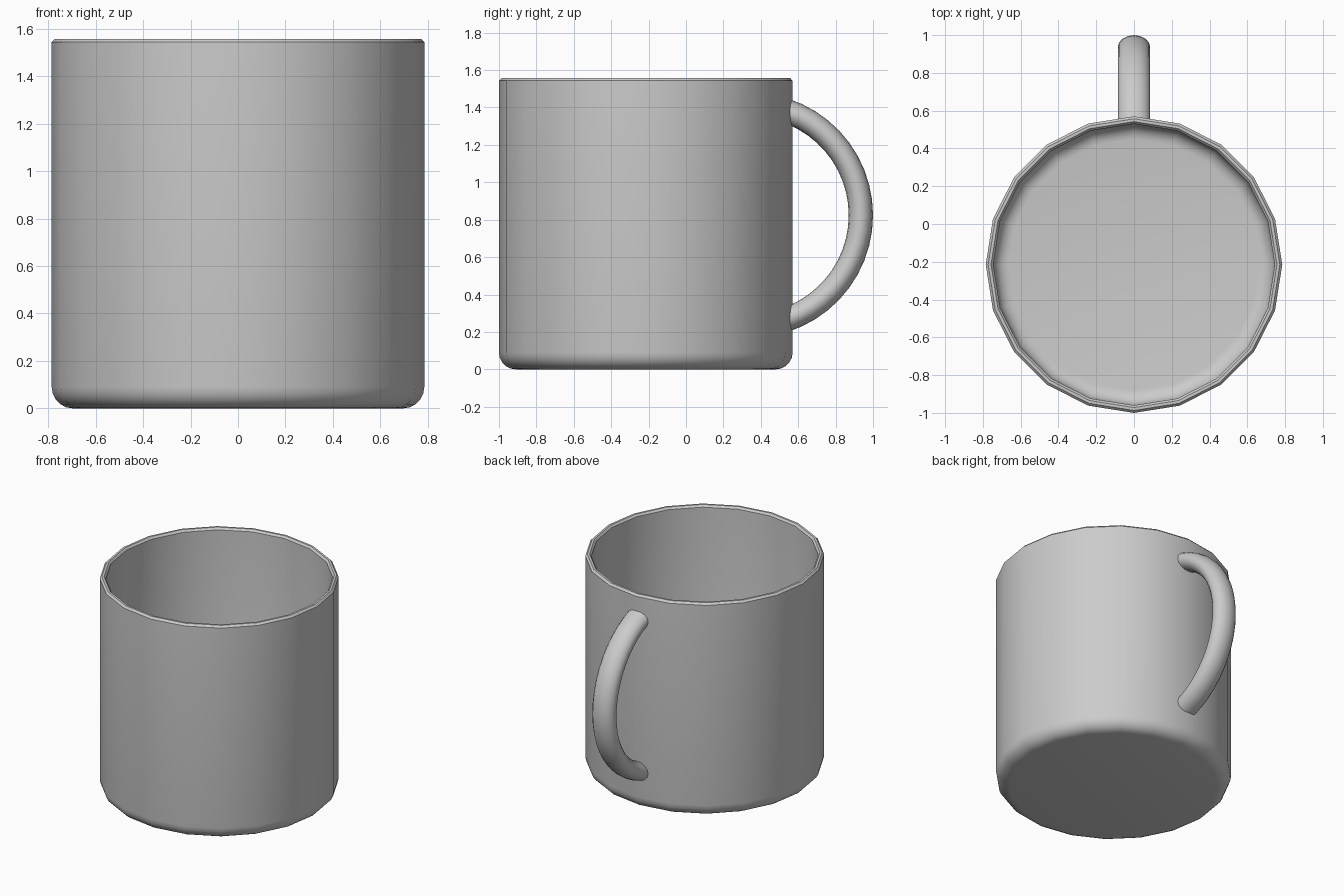
import bpy, bmesh, math

if "Cube" in bpy.data.objects:
    bpy.data.objects.remove(bpy.data.objects["Cube"])

CUP_Y = -0.215    # cup axis
SIDES = 20


def make_object(name, verts, faces, angle):
    mesh = bpy.data.meshes.new(name)
    mesh.from_pydata(verts, [], faces)
    bm = bmesh.new()
    bm.from_mesh(mesh)
    bmesh.ops.recalc_face_normals(bm, faces=bm.faces)
    bm.to_mesh(mesh)
    bm.free()
    obj = bpy.data.objects.new(name, mesh)
    bpy.context.collection.objects.link(obj)
    bpy.ops.object.select_all(action='DESELECT')
    obj.select_set(True)
    bpy.context.view_layer.objects.active = obj
    bpy.ops.object.shade_smooth_by_angle(angle=math.radians(angle))
    return obj


def bridge(rings, n):
    """Quads between consecutive closed rings, with both ends capped."""
    faces = [(i * n + j, i * n + (j + 1) % n, (i + 1) * n + (j + 1) % n, (i + 1) * n + j)
             for i in range(rings - 1) for j in range(n)]
    last = (rings - 1) * n
    return faces + [tuple(range(n)), tuple(range(last, last + n))]


def fillet(r, z, size, steps=5):
    """Quarter-round corner running from the floor up to the wall."""
    return [(r - size + size * math.sin(a), z + size - size * math.cos(a))
            for a in (math.pi / 2 * k / steps for k in range(steps + 1))]


# Cup: outer wall, chamfered rim, inner wall and floor in one profile
profile = fillet(0.785, 0.0, 0.09)
profile += [(0.785, 1.543), (0.772, 1.557), (0.757, 1.557), (0.745, 1.543)]
profile += reversed(fillet(0.745, 0.04, 0.08))
cup_verts = [(r * math.cos(2 * math.pi * j / SIDES),
              CUP_Y + r * math.sin(2 * math.pi * j / SIDES), z)
             for r, z in profile for j in range(SIDES)]
make_object("cup", cup_verts, bridge(len(profile), SIDES), 30)

# Handle: oval tube along a circular arc, both ends trimmed inside the cup wall
ARC_Y, ARC_Z, ARC_R, END_Y = 0.345, 0.824, 0.59, 0.54
STEPS, RING = 20, 16
handle_verts = []
for i in range(STEPS + 1):
    for j in range(RING):
        t = 2 * math.pi * j / RING
        r = ARC_R + 0.065 * math.cos(t)
        a = math.acos((END_Y - ARC_Y) / r) * (2 * i / STEPS - 1)
        handle_verts.append((0.086 * math.sin(t), ARC_Y + r * math.cos(a),
                             ARC_Z + r * math.sin(a)))
make_object("handle", handle_verts, bridge(STEPS + 1, RING), 40)
